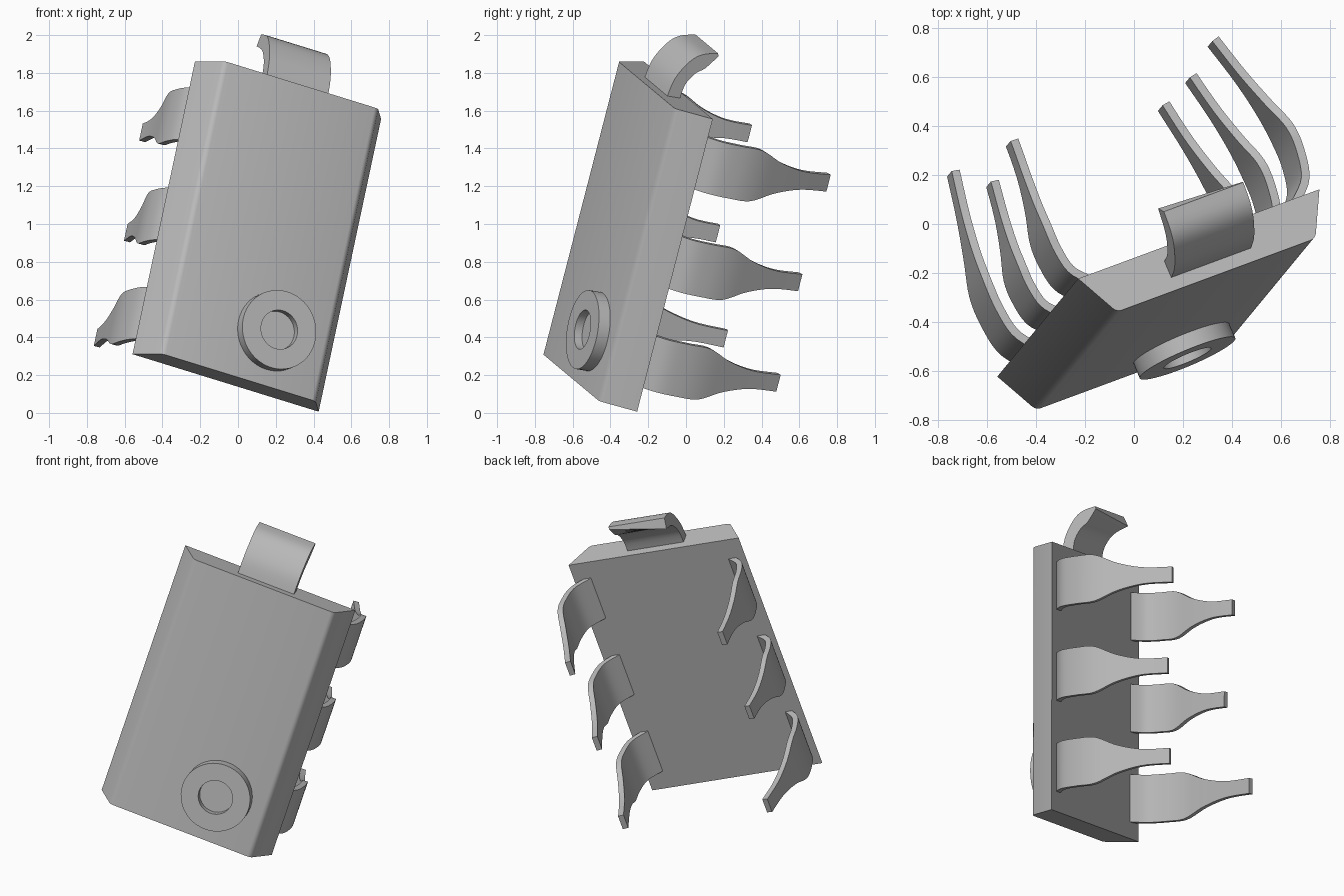
import bpy, bmesh, math
from mathutils import Vector, Matrix

cube = bpy.data.objects.get("Cube")
if cube:
    bpy.data.objects.remove(cube, do_unlink=True)

grey = bpy.data.materials.new("plain_grey")
grey.use_nodes = True
COLOR = (0.5, 0.5, 0.5, 1)
grey.diffuse_color = COLOR
grey.node_tree.nodes["Principled BSDF"].inputs["Base Color"].default_value = COLOR

# Tilted frame: local x = width, y = towards the back, z = height
u = Vector((0.90, 0.333, -0.278)).normalized()
v = Vector((0.202, 0.245, 0.949))
v = (v - u * v.dot(u)).normalized()
g = v.cross(u)
FRAME = Matrix((u, g, v)).transposed().to_4x4()
FRAME.translation = (0.135, -0.325, 0.9475)

H, D = 0.817, 0.0925        # half height and half depth of the body
FRONT_W, BACK_W = 0.45, 0.547


def make(name, bm, angle=35):
    bmesh.ops.recalc_face_normals(bm, faces=bm.faces)
    mesh = bpy.data.meshes.new(name)
    bm.to_mesh(mesh)
    bm.free()
    mesh.materials.append(grey)
    ob = bpy.data.objects.new(name, mesh)
    bpy.context.collection.objects.link(ob)
    ob.matrix_world = FRAME
    bpy.ops.object.select_all(action='DESELECT')
    ob.select_set(True)
    bpy.context.view_layer.objects.active = ob
    bpy.ops.object.shade_smooth_by_angle(angle=math.radians(angle))
    return ob


def loft(bm, rings, closed=False):
    """Skin matching rings of points; cap both ends unless closed."""
    vs = [[bm.verts.new(p) for p in r] for r in rings]
    n = len(vs[0])
    for i in range(len(vs) if closed else len(vs) - 1):
        a, b = vs[i], vs[(i + 1) % len(vs)]
        for k in range(n):
            bm.faces.new((a[k], a[(k + 1) % n], b[(k + 1) % n], b[k]))
    if not closed:
        bm.faces.new(vs[0])
        bm.faces.new(vs[-1])


def curve(points, t):
    """Smooth interpolation through points at t in 0..1."""
    f = t * (len(points) - 1)
    i = min(int(f), len(points) - 2)
    f -= i
    p = [Vector(points[max(0, min(len(points) - 1, i + k))]) for k in (-1, 0, 1, 2)]
    return 0.5 * (2 * p[1] + (p[2] - p[0]) * f
                  + (2 * p[0] - 5 * p[1] + 4 * p[2] - p[3]) * f ** 2
                  + (3 * p[1] - p[0] - 3 * p[2] + p[3]) * f ** 3)


# Body: slab with a narrower front and softened long front edges
bm = bmesh.new()
loft(bm, [[(-BACK_W, D, z), (BACK_W, D, z), (FRONT_W, -D, z), (-FRONT_W, -D, z)]
          for z in (-H, H)])
long_edges = [e for e in bm.edges if all(w.co.y < 0 for w in e.verts)
              and abs(e.verts[0].co.z - e.verts[1].co.z) > H]
bmesh.ops.bevel(bm, geom=long_edges, offset=0.02, segments=3, affect='EDGES', profile=0.5)
make("body", bm, 45)

# Dial: round disc with a recessed middle
bm = bmesh.new()
SIDES = 48
profile = [(0.212, 0.02), (0.212, -0.065), (0.105, -0.065), (0.105, -0.02)]
loft(bm, [[(0.142 + r * math.cos(a), -D + y, -0.518 + r * math.sin(a))
           for a in (math.tau * k / SIDES for k in range(SIDES))]
          for r, y in profile])
make("dial", bm)

# Top hook: thick strip bending backwards, pinched at one tip corner
outer = [(-0.04, 0.79), (-0.02, 0.916), (0.038, 1.02), (0.10, 1.07), (0.185, 1.09)]
inner = [(0.035, 0.79), (0.045, 0.89), (0.085, 0.96), (0.135, 1.0), (0.215, 1.03)]
inner_pinched = inner[:-1] + [(0.19, 1.075)]
bm = bmesh.new()
STEPS = 16
rings = []
for k in range(STEPS + 1):
    t = k / STEPS
    o, il, ir = (curve(c, t) for c in (outer, inner, inner_pinched))
    rings.append([(-0.18, *o), (0.18, *o), (0.18, *ir), (-0.18, *il)])
loft(bm, rings)
make("top_hook", bm)

# Legs: (sideways share, distance back share, half width) from root to tip
LEG = [(0.0, 0.0, 0.145), (0.75, 0.11, 0.145), (1.0, 0.26, 0.145), (1.0, 0.41, 0.14),
       (0.75, 0.58, 0.085), (0.4, 0.78, 0.05), (0.0, 1.0, 0.047)]
THICK = 0.017


def leg(name, side, z, peak, tip, reach):
    path = []
    steps = 28
    for k in range(steps + 1):
        t = k / steps
        s, d, w = curve(LEG, t)
        base = 0.45 + (tip - 0.45) * d
        path.append(Vector((side * (base + (peak - base) * s), D - 0.01 + (reach - D) * d, w)))
    rings = []
    for k, p in enumerate(path):
        a, b = path[max(k - 1, 0)], path[min(k + 1, steps)]
        n = Vector((b.y - a.y, a.x - b.x)).normalized() * THICK
        rings.append([(p.x + i * n.x, p.y + i * n.y, z + j * p.z)
                      for i, j in ((-1, -1), (1, -1), (1, 1), (-1, 1))])
    bm = bmesh.new()
    loft(bm, rings)
    make(name, bm)


for name, side, z, peak, tip, reach in (
        ("upper_left_leg", 1, 0.56, 0.57, 0.45, 0.87),
        ("middle_left_leg", 1, 0.005, 0.56, 0.465, 0.85),
        ("lower_left_leg", 1, -0.55, 0.56, 0.475, 0.87),
        ("upper_right_leg", -1, 0.54, 0.54, 0.50, 0.77),
        ("middle_right_leg", -1, -0.02, 0.54, 0.48, 0.73),
        ("lower_right_leg", -1, -0.57, 0.54, 0.455, 0.915)):
    leg(name, side, z, peak, tip, reach)
